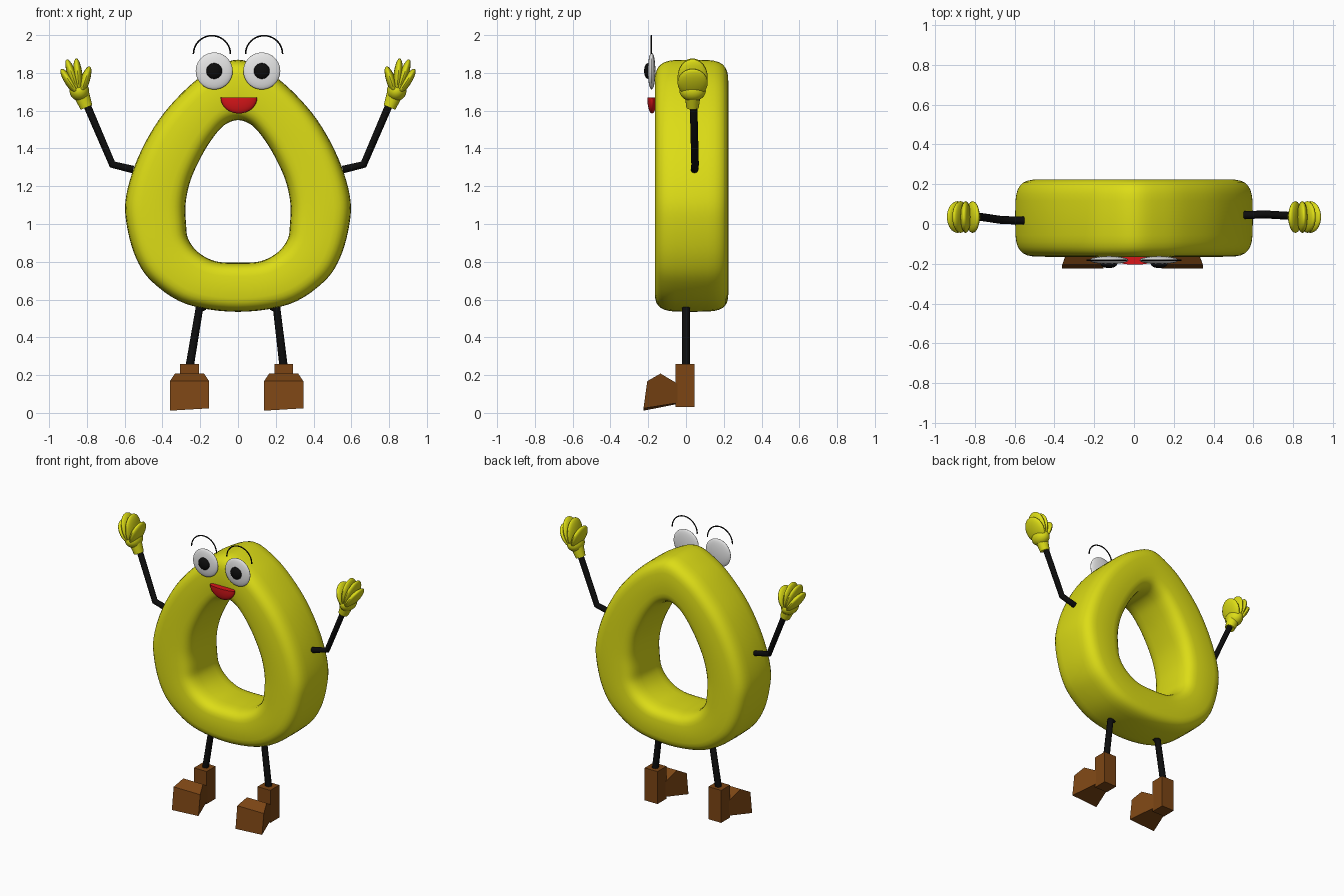
import bpy, bmesh, math
from mathutils import Vector, Matrix

cube = bpy.data.objects.get("Cube")
if cube:
    bpy.data.objects.remove(cube, do_unlink=True)


def material(name, r, g, b):
    m = bpy.data.materials.new(name)
    m.use_nodes = True
    m.diffuse_color = (r, g, b, 1)
    bsdf = next(n for n in m.node_tree.nodes if n.type == 'BSDF_PRINCIPLED')
    bsdf.inputs["Base Color"].default_value = (r, g, b, 1)
    bsdf.inputs["Roughness"].default_value = 0.6
    return m


yellow = material("yellow", 0.72, 0.72, 0.008)
black = material("black", 0.004, 0.004, 0.004)
white = material("white", 0.8, 0.8, 0.8)
red = material("red", 0.7, 0.008, 0.01)
brown = material("brown", 0.2, 0.06, 0.007)


def finish(name, bm, mat, smooth=True):
    bmesh.ops.recalc_face_normals(bm, faces=bm.faces)
    me = bpy.data.meshes.new(name)
    bm.to_mesh(me)
    bm.free()
    me.materials.append(mat)
    ob = bpy.data.objects.new(name, me)
    bpy.context.collection.objects.link(ob)
    if smooth:
        bpy.ops.object.select_all(action='DESELECT')
        ob.select_set(True)
        bpy.context.view_layer.objects.active = ob
        bpy.ops.object.shade_smooth_by_angle(angle=math.radians(40))
    return ob


def ellipsoid(bm, centre, radii, tilt=0.0, segs=24):
    mat = (Matrix.Translation(centre) @ Matrix.Rotation(tilt, 4, 'Y')
           @ Matrix.Diagonal((*radii, 1)))
    return bmesh.ops.create_uvsphere(bm, u_segments=segs, v_segments=segs // 2,
                                     radius=1, matrix=mat)


def tube(name, points, radius, mat):
    cu = bpy.data.curves.new(name, 'CURVE')
    cu.dimensions = '3D'
    cu.bevel_depth = radius
    cu.bevel_resolution = 2
    cu.use_fill_caps = True
    sp = cu.splines.new('POLY')
    sp.points.add(len(points) - 1)
    for p, co in zip(sp.points, points):
        p.co = (*co, 1)
    cu.materials.append(mat)
    ob = bpy.data.objects.new(name, cu)
    bpy.context.collection.objects.link(ob)


def catmull(pts, steps):
    out, n = [], len(pts)
    for i in range(n):
        a, b, c, d = (Vector(pts[(i + k) % n]) for k in (-1, 0, 1, 2))
        for s in range(steps):
            t = s / steps
            out.append(0.5 * (2 * b + (c - a) * t + (2 * a - 5 * b + 4 * c - d) * t ** 2
                              + (3 * b - a - 3 * c + d) * t ** 3))
    return out


# Body: egg-shaped ring, half outlines (x, z) from top to bottom, mirrored
outer = [(0, 1.87), (0.15, 1.81), (0.28, 1.71), (0.42, 1.55), (0.53, 1.35), (0.592, 1.15),
         (0.59, 1.0), (0.54, 0.82), (0.45, 0.69), (0.27, 0.575), (0, 0.535)]
inner = [(0, 1.55), (0.07, 1.525), (0.13, 1.46), (0.19, 1.365), (0.25, 1.235), (0.277, 1.11),
         (0.275, 1.0), (0.263, 0.92), (0.21, 0.85), (0.12, 0.803), (0, 0.795)]


def mirrored(half):
    return half + [(-x, z) for x, z in half[-2:0:-1]]


bm = bmesh.new()
rings = []
for o, i in zip(catmull(mirrored(outer), 5), catmull(mirrored(inner), 5)):
    mid, half, ring = (o + i) / 2, (o - i) / 2, []
    for k in range(32):
        a = math.tau * k / 32
        u = math.copysign(abs(math.cos(a)) ** 0.5, math.cos(a))
        v = math.copysign(abs(math.sin(a)) ** 0.5, math.sin(a))
        p = mid + half * u
        ring.append(bm.verts.new((p.x, 0.03 + 0.195 * v, p.y)))
    rings.append(ring)
for r, ring in enumerate(rings):
    nxt = rings[(r + 1) % len(rings)]
    for k in range(32):
        j = (k + 1) % 32
        bm.faces.new((ring[k], ring[j], nxt[j], nxt[k]))
finish("ring_body", bm, yellow)

# Mouth: lower half of a flattened ball
bm = bmesh.new()
ellipsoid(bm, (0.005, -0.18, 1.67), (0.097, 0.025, 0.085), segs=32)
cut = bmesh.ops.bisect_plane(bm, geom=bm.verts[:] + bm.edges[:] + bm.faces[:],
                             plane_co=(0, 0, 1.669), plane_no=(0, 0, 1), clear_outer=True)
bmesh.ops.contextual_create(bm, geom=[e for e in cut["geom_cut"]
                                      if isinstance(e, bmesh.types.BMEdge)])
finish("mouth", bm, red)

for side, s in (("left", 1), ("right", -1)):
    # Eyes, pupils and brows
    bm = bmesh.new()
    ellipsoid(bm, (s * 0.126, -0.182, 1.81), (0.098, 0.02, 0.098), segs=32)
    finish(side + "_eye", bm, white)
    bm = bmesh.new()
    ellipsoid(bm, (s * 0.126, -0.2, 1.81), (0.042, 0.022, 0.042))
    finish(side + "_pupil", bm, black)
    arc = [math.pi * k / 20 for k in range(21)]
    tube(side + "_brow", [(s * 0.138 + 0.098 * math.cos(a), -0.183, 1.9 + 0.097 * math.sin(a))
                          for a in arc], 0.004, black)

    # Arm
    y = 0.045 if s > 0 else 0.017
    tube(side + "_arm", [(s * 0.555, y, 1.288), (s * 0.665, y + 0.003, 1.315),
                         (s * 0.80, 0.04, 1.63)], 0.02, black)

    # Hand: cuff, palm and four fanned fingers
    bm = bmesh.new()
    lean = s * 0.38
    place = Matrix.Translation((s * 0.815, 0.035, 1.65)) @ Matrix.Rotation(lean, 4, 'Y')
    bmesh.ops.create_cone(bm, cap_ends=True, segments=20, radius1=0.033, radius2=0.042,
                          depth=0.07, matrix=place)
    ellipsoid(bm, (s * 0.84, 0.035, 1.705), (0.052, 0.07, 0.055), lean)
    for x, z in ((0.785, 1.835), (0.856, 1.877), (0.907, 1.872), (0.937, 1.82)):
        tip, root = Vector((s * x, 0.035, z)), Vector((s * 0.838, 0.035, 1.675))
        axis = tip - root
        ellipsoid(bm, (tip + root) / 2, (0.025, 0.08, axis.length / 2),
                  math.atan2(axis.x, axis.z))
    finish(side + "_hand", bm, yellow)

    # Leg
    foot_x = 0.242 if s > 0 else -0.257
    tube(side + "_leg", [(s * 0.18, 0, 0.565), (s * 0.205, 0, 0.55), (foot_x, 0, 0.24)],
         0.022, black)

    # Boot: square ankle block
    bm = bmesh.new()
    bmesh.ops.create_cube(bm, size=1, matrix=Matrix.Translation((foot_x, -0.005, 0.145))
                          @ Matrix.Diagonal((0.1, 0.1, 0.23, 1)))
    finish(side + "_boot_ankle", bm, brown, False)

    # Boot: flared toe block, profile of (y, z, half width)
    toe = [(-0.225, 0.018, 0.104), (-0.205, 0.168, 0.104), (-0.135, 0.208, 0.077),
           (-0.045, 0.155, 0.05), (-0.045, 0.05, 0.05)]
    bm = bmesh.new()
    sides = [[bm.verts.new((foot_x + d * w, y, z + 0.06 * d * w * (z < 0.1)))
              for y, z, w in toe] for d in (-1, 1)]
    for ring in sides:
        bm.faces.new(ring)
    for k in range(5):
        j = (k + 1) % 5
        bm.faces.new((sides[0][k], sides[0][j], sides[1][j], sides[1][k]))
    finish(side + "_boot_toe", bm, brown, False)
